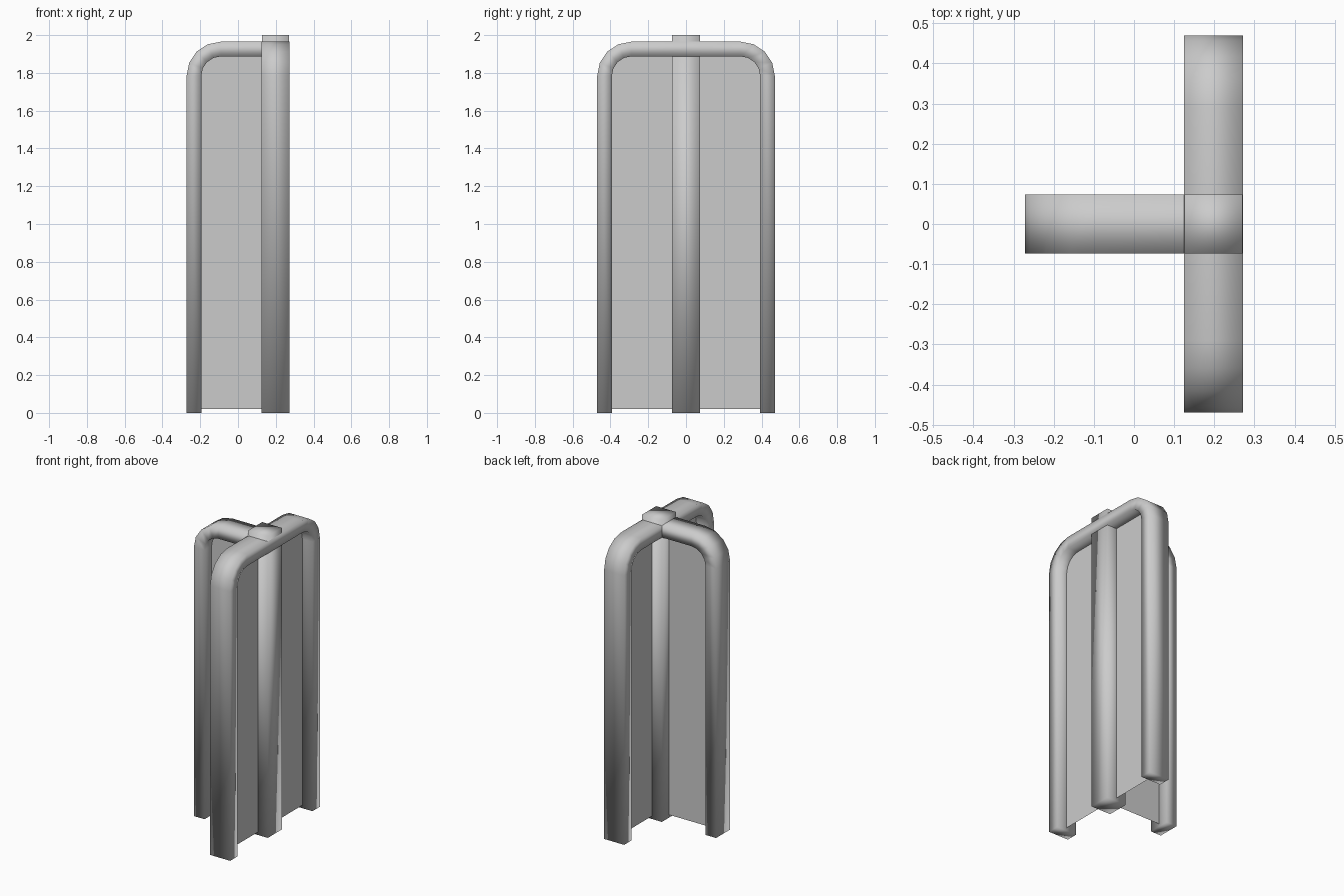
import bpy
import bmesh
import math

cube = bpy.data.objects.get("Cube")
if cube:
    bpy.data.objects.remove(cube, do_unlink=True)

grey = bpy.data.materials.new("plain grey")
grey.use_nodes = True
colour = (0.6, 0.6, 0.6, 1)
grey.diffuse_color = colour
grey.node_tree.nodes["Principled BSDF"].inputs["Base Color"].default_value = colour

POST_X = 0.198      # centre of the post and the side frame
HALF = 0.0735       # half width of the frame bars
BAR = 0.078         # thickness of the frame bars
TOP = 1.965         # top of the frame bars
RADIUS = 0.18       # outer bend radius
STEPS = 4


def finish(name, bm, smooth=True):
    bmesh.ops.recalc_face_normals(bm, faces=bm.faces)
    for face in bm.faces:
        face.smooth = smooth
    mesh = bpy.data.meshes.new(name)
    bm.to_mesh(mesh)
    bm.free()
    mesh.materials.append(grey)
    obj = bpy.data.objects.new(name, mesh)
    bpy.context.collection.objects.link(obj)
    return obj


def bend(reach):
    """Pairs of outer and inner points: up the leg and round the corner."""
    inner = RADIUS - BAR
    pairs = [((reach, 0), (reach - BAR, 0))]
    for i in range(STEPS + 1):
        a = math.radians(90) * i / STEPS
        c, s = math.cos(a), math.sin(a)
        u, v = reach - RADIUS, TOP - RADIUS
        pairs.append(((u + RADIUS * c, v + RADIUS * s), (u + inner * c, v + inner * s)))
    return pairs


def sweep(name, pairs, place, cap_end):
    """Rectangular bar whose edges follow the outer and inner points."""
    bm = bmesh.new()
    rings = []
    for outer, inner in pairs:
        corners = [(outer, -HALF), (outer, HALF), (inner, HALF), (inner, -HALF)]
        rings.append([bm.verts.new(place(p[0], w, p[1])) for p, w in corners])
    for a, b in zip(rings, rings[1:]):
        for i in range(4):
            j = (i + 1) % 4
            bm.faces.new((a[i], a[j], b[j], b[i]))
    bm.faces.new(rings[0])
    if cap_end:
        bm.faces.new(rings[-1])
    return finish(name, bm)


def panel(name, corners):
    bm = bmesh.new()
    bm.faces.new([bm.verts.new(c) for c in corners])
    return finish(name, bm, smooth=False)


def panel_outline(reach):
    """Sheet edge tucked inside the bent bar."""
    mid = [((o[0] + i[0]) / 2, (o[1] + i[1]) / 2) for o, i in bend(reach)]
    mid[0] = (mid[0][0], 0.02)
    return mid + [(0, mid[-1][1]), (0, 0.02)]


# Side frame: one continuous arch from front to back
half_arch = bend(0.47)
other_half = [((-o[0], o[1]), (-i[0], i[1])) for o, i in reversed(half_arch)]
sweep("side_frame", half_arch + other_half, lambda u, w, z: (POST_X + w, u, z), True)

# Cross frame: a single bent bar running into the post
cross_reach = POST_X + 0.272
cross_pairs = bend(cross_reach) + [((0, TOP), (0, TOP - BAR))]
sweep("cross_frame", cross_pairs, lambda u, w, z: (POST_X - u, w, z), False)

# Centre post
bm = bmesh.new()
bmesh.ops.create_cube(bm, size=1)
for v in bm.verts:
    v.co = (POST_X + v.co.x * 0.144, v.co.y * 0.146, (v.co.z + 0.5) * 2)
finish("centre_post", bm)

# Thin sheets filling the frames
for name, sign in (("front_panel", -1), ("back_panel", 1)):
    panel(name, [(POST_X, sign * u, z) for u, z in panel_outline(0.47)])
panel("cross_panel", [(POST_X - u, 0, z) for u, z in panel_outline(cross_reach)])
